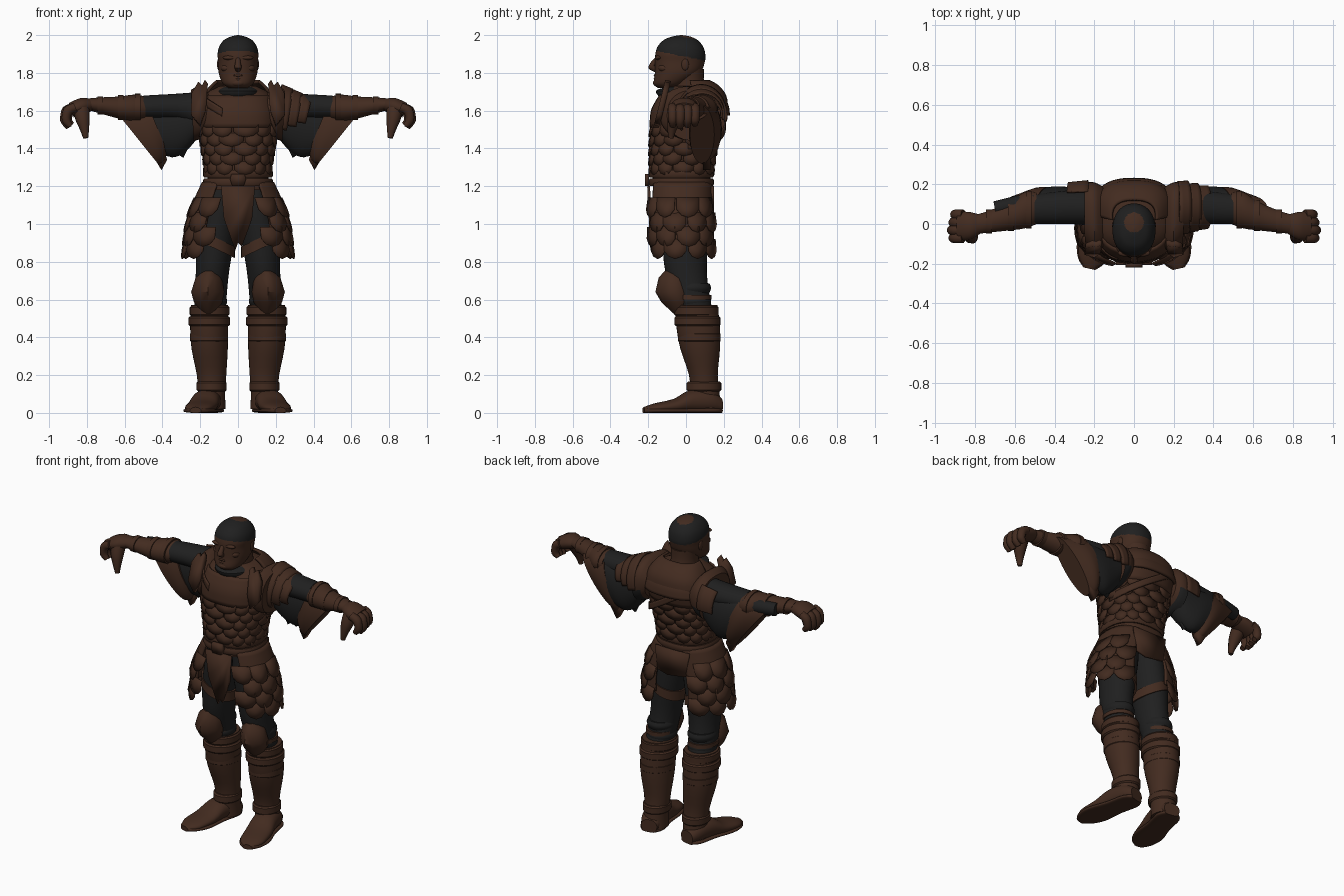
import bpy, bmesh, math
from mathutils import Vector

default = bpy.data.objects.get("Cube")
if default:
    bpy.data.objects.remove(default, do_unlink=True)

SIDES = (("left", 1), ("right", -1))
made = []


def material(name, rgb):
    mat = bpy.data.materials.new(name)
    mat.use_nodes = True
    mat.diffuse_color = (*rgb, 1)
    mat.node_tree.nodes["Principled BSDF"].inputs["Base Color"].default_value = (*rgb, 1)
    return mat


BROWN = material("brown_leather", (.055, .024, .014))
DARK = material("charcoal_cloth", (.014, .014, .014))


def finish(name, bm, mat, side=1, thick=0):
    """Turn a bmesh into a named smooth object, mirrored when side is -1."""
    for v in bm.verts:
        v.co.x *= side
    bmesh.ops.recalc_face_normals(bm, faces=bm.faces)
    mesh = bpy.data.meshes.new(name)
    bm.to_mesh(mesh)
    bm.free()
    mesh.materials.append(mat)
    obj = bpy.data.objects.new(name, mesh)
    bpy.context.scene.collection.objects.link(obj)
    if thick:
        mod = obj.modifiers.new("thickness", "SOLIDIFY")
        mod.thickness = thick
        mod.offset = 0
    made.append(obj)
    return obj


def darken(obj, rule):
    """Give the dark cloth colour to faces whose centre meets the rule."""
    obj.data.materials.append(DARK)
    for face in obj.data.polygons:
        face.material_index = int(rule(*face.center))


def level(z, cx, cy, rx, ry):
    """Horizontal cross-section."""
    return Vector((cx, cy, z)), Vector((rx, 0, 0)), Vector((0, ry, 0))


def hoop(xt, zt, xb, zb, y, ry):
    """Upright cross-section, given by its top and bottom points."""
    top, low = Vector((xt, y, zt)), Vector((xb, y, zb))
    return (top + low) / 2, (top - low) / 2, Vector((0, ry, 0))


def spline(a, b, c, d, t):
    return .5 * (2 * b + (c - a) * t + (2 * a - 5 * b + 4 * c - d) * t * t
                 + (3 * b - a - 3 * c + d) * t ** 3)


def around(ring, angle, power=2):
    c, u, v = ring
    ca, sa = math.cos(angle), math.sin(angle)
    bend = lambda k: math.copysign(abs(k) ** (2 / power), k)
    return c + u * bend(ca) + v * bend(sa)


def loft(name, rings, mat, power=2, arc=None, sub=3, segs=32, side=1, thick=0):
    """Skin over cross-sections; an arc in degrees leaves an open panel."""
    fine, last = [], len(rings) - 1
    for i in range(last):
        near = [rings[max(0, min(last, i + k))] for k in (-1, 0, 1, 2)]
        for j in range(sub):
            fine.append([spline(*parts, j / sub) for parts in zip(*near)])
    fine.append(rings[-1])
    start, end = arc or (0, 360)
    count = segs + 1 if arc else segs
    angles = [math.radians(start + (end - start) * i / segs) for i in range(count)]
    bm = bmesh.new()
    grid = [[bm.verts.new(around(r, a, power)) for a in angles] for r in fine]
    for low, high in zip(grid, grid[1:]):
        for i in range(segs):
            k = (i + 1) % count
            bm.faces.new((low[i], low[k], high[k], high[i]))
    if not arc and not thick:
        bm.faces.new(grid[0])
        bm.faces.new(grid[-1])
    return finish(name, bm, mat, side, thick)


def tube(name, points, radii, mat, side=1, segs=10):
    """Round tube along a path."""
    pts = [Vector(p) for p in points]
    rings = []
    for i, p in enumerate(pts):
        way = (pts[min(i + 1, len(pts) - 1)] - pts[max(i - 1, 0)]).normalized()
        u = way.orthogonal().normalized() if i == 0 else (u - way * u.dot(way)).normalized()
        rings.append((p, u * radii[i], way.cross(u) * radii[i]))
    return loft(name, rings, mat, segs=segs, side=side)


def blob(name, at, size, mat, side=1):
    bm = bmesh.new()
    bmesh.ops.create_uvsphere(bm, u_segments=16, v_segments=10, radius=1)
    for v in bm.verts:
        v.co = Vector(a + b * s for a, b, s in zip(at, v.co, size))
    return finish(name, bm, mat, side)


def plate(name, outline, y, slope, mat, side=1, thick=.015):
    """Flat hanging piece facing the front, leaning with height."""
    bm = bmesh.new()
    top = outline[0][1]
    bm.faces.new([bm.verts.new((x, y + slope * (top - z), z)) for x, z in outline])
    return finish(name, bm, mat, side, thick)


def sample(levels, z):
    levels = sorted(levels)
    for a, b in zip(levels, levels[1:]):
        if a[0] <= z <= b[0]:
            t = (z - a[0]) / (b[0] - a[0])
            return level(*[p + (q - p) * t for p, q in zip(a, b)])
    return level(*(levels[0] if z < levels[0][0] else levels[-1]))


def scales(name, levels, heights, count, arc, drop, power=2, side=1):
    """Staggered rows of round-ended scales over a body of levels."""
    shape = ((-1, 0), (1, 0), (1, .6), (.6, .88), (0, 1), (-.6, .88), (-1, .6))
    bm = bmesh.new()
    start, end = map(math.radians, arc)
    step = (end - start) / count
    for row, z in enumerate(heights):
        ring, under = sample(levels, z), sample(levels, z - drop)
        for i in range(count):
            a = start + (i + (.5 if row % 2 else .05)) * step
            p = around(ring, a, power)
            tan = around(ring, a + step / 2, power) - around(ring, a - step / 2, power)
            half = tan.length * .54
            tan.normalize()
            out = Vector((tan.y, -tan.x, 0))
            fall = around(under, a, power) - p + out * .014
            fall.z = -drop
            put = lambda s, t, lift: bm.verts.new(p + tan * s * half + fall * t + out * lift)
            mid = put(0, .55, .008)
            rim = [put(s, t, .004) for s, t in shape]
            for k, v in enumerate(rim):
                bm.faces.new((v, rim[(k + 1) % len(rim)], mid))
    return finish(name, bm, BROWN, side, .007)


# Torso, breastplate and scale coat
TORSO = [(1.18, 0, -.02, .17, .15), (1.28, 0, -.025, .16, .155), (1.4, 0, -.015, .18, .165),
         (1.52, 0, 0, .2, .175), (1.62, 0, .015, .2, .18), (1.69, 0, .03, .17, .15),
         (1.73, 0, .03, .1, .1)]
loft("torso", [level(*r) for r in TORSO], BROWN, power=2.5)
loft("breastplate", [level(z, 0, y, x, d) for z, y, x, d in (
    (1.51, 0, .203, .187), (1.6, .012, .205, .192), (1.68, .025, .178, .162))],
    BROWN, power=2.5, thick=.012)
scales("torso_scales", TORSO, [1.53 - .05 * i for i in range(5)], 13, (0, 360), .07, 2.5)
loft("chest_strap", [(Vector((0, .01, 1.54 + d)), Vector((.195, 0, -.12)), Vector((0, .197, 0)))
     for d in (-.022, .022)], BROWN, power=2.5, arc=(0, 250), thick=.01)

# Cowl, scarf and neck
loft("neck", [level(1.64, 0, .03, .095, .1), level(1.74, 0, .012, .08, .085),
              level(1.82, 0, .008, .085, .087)], BROWN)
loft("scarf", [level(1.67, 0, 0, .12, .14), level(1.705, 0, -.015, .115, .145),
               level(1.725, 0, -.005, .085, .1)], DARK)
for lift, grow in ((0, 0), (-.045, .01)):
    loft("cowl", [level(z + lift, 0, y, x + grow, d + grow) for z, y, x, d in (
        (1.62, .075, .19, .14), (1.68, .07, .175, .135), (1.73, .055, .14, .11),
        (1.755, .04, .11, .08))], BROWN, power=2.5, arc=(-10, 190), thick=.016)

# Belt, buckle and hanging cloths
for z in (1.2, 1.245):
    loft("belt", [level(z + d, 0, -.025, r, r - .012) for d, r in
         ((0, .18), (.01, .185), (.03, .185), (.04, .18))], BROWN, power=2.4, sub=1)
plate("buckle", [(-.035, 1.265), (.035, 1.265), (.042, 1.235), (.03, 1.2), (-.03, 1.2), (-.042, 1.235)],
      -.207, 0, BROWN, thick=.022)
plate("front_tabard", [(-.09, 1.2), (.09, 1.2), (.075, 1.03), (.05, .96), (.02, .88), (0, .9),
      (-.015, .86), (-.05, .96), (-.075, 1.03)], -.198, .05, BROWN)
plate("back_tabard", [(-.12, 1.2), (.12, 1.2), (.1, 1.05), (.03, 1.03), (-.04, 1.04), (-.1, 1.05)],
      .14, 0, BROWN)

# Head with a dark cap and bare crown
head = loft("head", [level(z, 0, y, x, d) for z, y, x, d in (
    (1.72, -.1, .05, .05), (1.745, -.085, .082, .085), (1.8, -.045, .102, .12),
    (1.86, -.032, .105, .132), (1.9, -.03, .108, .132), (1.94, -.03, .099, .12),
    (1.975, -.028, .073, .088), (1.993, -.025, .035, .045), (2, -.025, .004, .005))],
    BROWN, sub=8, segs=64, power=2.2)
darken(head, lambda x, y, z: z > 1.885 - .2 * y and math.hypot(x, y - .008) > .05)
tube("nose", [(0, -.15, 1.878), (0, -.17, 1.853), (0, -.182, 1.832), (0, -.155, 1.815)],
     [.012, .015, .019, .014], BROWN)
blob("upper_lip", (0, -.157, 1.787), (.03, .014, .008), BROWN)
blob("lower_lip", (0, -.157, 1.772), (.026, .014, .008), BROWN)
blob("chin", (0, -.15, 1.747), (.04, .025, .02), BROWN)

for name, s in SIDES:
    # Face sides
    blob(name + "_brow", (.042, -.146, 1.88), (.04, .018, .012), BROWN, s)
    blob(name + "_cheek", (.058, -.115, 1.825), (.032, .032, .022), BROWN, s)
    blob(name + "_ear", (.101, -.005, 1.845), (.01, .02, .032), BROWN, s)

    # Shoulder guard, cloth under the arm behind, with a raised collar flap
    guard = loft(name + "_shoulder_guard", [hoop(.15, 1.69, .17, 1.48, .03, .16),
                 hoop(.2, 1.73, .2, 1.45, .035, .175), hoop(.25, 1.71, .235, 1.44, .055, .155)],
                 BROWN, power=2.4, side=s)
    darken(guard, lambda x, y, z: y > .04 and z < 1.56 and abs(x) > .19)
    plate(name + "_collar_flap", [(.16, 1.74), (.175, 1.76), (.19, 1.73), (.21, 1.75),
          (.245, 1.69), (.25, 1.58), (.2, 1.52), (.17, 1.6)], -.1, -.25, BROWN, s, .03)

    # Arm, bell sleeve and torn cuff
    loft(name + "_upper_arm", [hoop(.2, 1.7, .2, 1.5, .08, .09), hoop(.32, 1.69, .32, 1.55, .085, .085),
         hoop(.5, 1.68, .5, 1.555, .075, .075)], DARK, side=s)
    loft(name + "_sleeve", [hoop(.21, 1.66, .21, 1.46, .09, .08), hoop(.3, 1.66, .27, 1.39, .1, .08),
         hoop(.42, 1.65, .33, 1.355, .11, .08), hoop(.5, 1.65, .38, 1.36, .11, .075)],
         DARK, side=s)
    loft(name + "_cuff", [hoop(.49, 1.66, .372, 1.38, .105, .08), hoop(.56, 1.645, .395, 1.33, .1, .085),
         hoop(.67, 1.625, .425, 1.32, .085, .065)], BROWN, side=s)
    plate(name + "_cuff_tatter", [(.4, 1.42), (.5, 1.43), (.45, 1.36), (.405, 1.285),
          (.375, 1.34)], .11, 0, BROWN, s, .04)
    plate(name + "_sleeve_tatter", [(.24, 1.46), (.38, 1.45), (.35, 1.35), (.32, 1.37),
          (.29, 1.35), (.27, 1.39)], .1, 0, DARK, s)
    loft(name + "_forearm", [hoop(.49, 1.675, .49, 1.55, .08, .08), hoop(.55, 1.685, .55, 1.54, .07, .092),
         hoop(.63, 1.675, .62, 1.555, .04, .072), hoop(.73, 1.67, .73, 1.585, .012, .055),
         hoop(.79, 1.665, .78, 1.6, 0, .05)], BROWN, side=s)
    for x, top, low, y, r in ((.53, 1.69, 1.54, .072, .095), (.62, 1.682, 1.55, .044, .078),
                              (.73, 1.675, 1.58, .012, .06)):
        loft(name + "_bracer_band", [hoop(x + d, top, x + d, low, y, r) for d in (-.015, .015)],
             BROWN, side=s)

    # Hand, fingers and thumb
    loft(name + "_palm", [hoop(.77, 1.66, .77, 1.6, 0, .045), hoop(.83, 1.668, .82, 1.58, -.01, .07),
         hoop(.895, 1.64, .87, 1.565, -.01, .072)], BROWN, side=s)
    for i in range(4):
        y, bend = -.07 + .039 * i, .008 * abs(i - 1)
        tube(name + "_finger", [(.86, y, 1.618), (.908 - bend, y, 1.6), (.918 - bend, y, 1.55),
             (.895 - bend, y, 1.51 + bend)], [.026, .027, .024, .016], BROWN, s)
    tube(name + "_thumb", [(.83, -.035, 1.61), (.822, -.06, 1.555), (.812, -.075, 1.5),
         (.806, -.08, 1.455)], [.045, .038, .024, .014], BROWN, s)

    # Hip scales over a flared skirt panel
    SKIRT = [(.82, .03, -.02, .25, .165), (.9, .03, -.02, .243, .17), (1.0, .03, -.025, .235, .175),
             (1.12, .015, -.025, .215, .172), (1.22, 0, -.025, .185, .165)]
    loft(name + "_skirt_panel", [level(*r) for r in SKIRT[1:]], BROWN, arc=(-58, 72), power=2.3,
         side=s, thick=.012)
    scales(name + "_hip_scales", SKIRT, [1.14, 1.06, .985, .92], 4, (-58, 72), .105, 2.3, s)

    # Trousers and thigh straps
    loft(name + "_thigh", [level(1.2, .085, -.01, .085, .12), level(1.05, .1, -.01, .098, .125),
         level(.9, .122, -.005, .1, .12), level(.75, .135, 0, .088, .11),
         level(.62, .145, .03, .085, .095), level(.5, .15, .06, .08, .09)], DARK, side=s)
    for z in (.59, .66):
        loft(name + "_knee_fold", [level(z + d, .145, .035, r, r + .01) for d, r in
             ((-.025, .078), (0, .088), (.025, .08))], DARK, side=s)
    loft(name + "_thigh_strap", [(Vector((.122, -.005, .9 + d)), Vector((.105, 0, .05)),
         Vector((0, .127, 0))) for d in (-.03, .03)], BROWN, side=s)

    # Ridged knee guard
    loft(name + "_knee_guard", [level(.75, .15, -.075, .035, .04), level(.715, .155, -.065, .07, .08),
         level(.64, .16, -.065, .088, .097), level(.585, .158, -.045, .075, .085),
         level(.525, .155, -.03, .03, .035)], BROWN, power=1.6, sub=1, segs=12, side=s)
    loft(name + "_knee_strap", [level(z, .15, .035, .088, .1) for z in (.6, .625)],
         BROWN, side=s)

    # Tall boot with rolled cuff, straps, foot and sole
    loft(name + "_boot", [level(.57, .15, .055, .098, .112), level(.45, .153, .065, .1, .115),
         level(.34, .15, .075, .096, .105), level(.2, .14, .092, .078, .076),
         level(.1, .14, .1, .072, .078), level(.02, .14, .105, .075, .08)], BROWN, side=s)
    for z, x, y, r in ((.54, .15, .055, .102), (.485, .152, .06, .106), (.4, .153, .07, .097),
                       (.14, .14, .095, .076)):
        loft(name + "_boot_strap", [level(z + d, x, y, r + e, r + e + .012) for d, e in
             ((-.026, -.004), (-.018, .004), (.018, .004), (.026, -.004))], BROWN, sub=1, side=s)
    heel, toe = Vector((.135, .185, 0)), Vector((.225, -.225, 0))
    across = (toe - heel).normalized().cross(Vector((0, 0, 1)))
    for part, shape in (("foot", ((0, .05, .08), (.15, .07, .12), (.4, .075, .12),
                                  (.6, .08, .075), (.86, .07, .05), (1, .025, .03))),
                        ("sole", ((0, .045, .025), (.12, .075, .025), (.4, .075, .025),
                                  (.7, .09, .025), (.9, .068, .025), (1, .03, .025)))):
        loft(name + "_" + part, [(heel.lerp(toe, t) + Vector((0, 0, h / 2)), Vector((0, 0, h / 2)),
             across * w) for t, w, h in shape], BROWN, power=3 if part == "sole" else 2.2, side=s)

# Layered plates on the left shoulder, a short one behind the right
for i in range(3):
    x, top, low = .23 + .05 * i, 1.735 - .023 * i, 1.44 + .03 * i
    loft("left_shoulder_plate", [hoop(x, top, x - .02, low, .08, .13 - .012 * i),
         hoop(x + .06, top - .025, x + .02, low, .085, .128 - .012 * i)],
         BROWN, arc=(-125, 105), side=1, thick=.012)
loft("right_shoulder_plate", [hoop(.23, 1.71, .23, 1.45, .09, .125), hoop(.34, 1.69, .32, 1.45, .1, .105)],
     BROWN, arc=(35, 105), side=-1, thick=.012)
tube("right_forearm_wrap", [(.5, .11, 1.62), (.6, .095, 1.62), (.7, .075, 1.62)],
     [.05, .045, .04], DARK, -1)

# Smooth shading with crisp edges
bpy.ops.object.select_all(action="DESELECT")
for obj in made:
    obj.select_set(True)
bpy.context.view_layer.objects.active = made[0]
bpy.ops.object.shade_smooth_by_angle(angle=math.radians(40))
